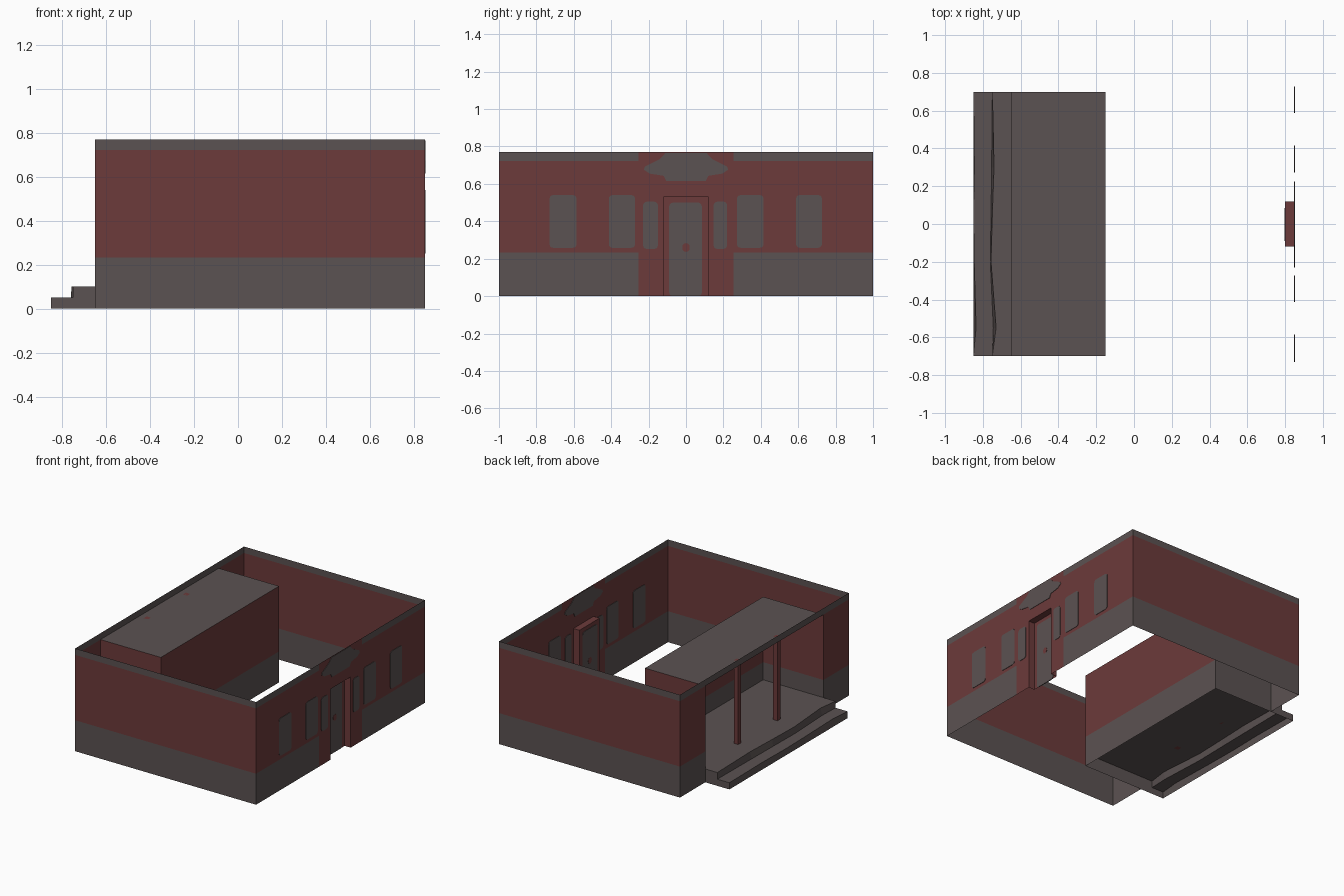
import bpy
from math import cos, sin, pi

cube = bpy.data.objects.get("Cube")
if cube:
    bpy.data.objects.remove(cube, do_unlink=True)


def material(name, rgb):
    m = bpy.data.materials.new(name)
    m.use_nodes = True
    color = (*rgb, 1.0)
    m.diffuse_color = color
    m.node_tree.nodes["Principled BSDF"].inputs["Base Color"].default_value = color
    return m


RED, GREY = 0, 1
MATS = [material("brick_red", (0.15, 0.043, 0.043)),
        material("stone_grey", (0.105, 0.085, 0.084))]

# Main dimensions
BACK, FACADE, HALF = -0.65, 0.85, 1.0
BASE, BAND, TOP = 0.232, 0.722, 0.77
PORCH, INNER, FLOOR = 0.7, -0.15, 0.1
DOOR, DOOR_TOP, DOOR_X = 0.12, 0.53, 0.8
CENTRE = 0.253


def build(name, verts, faces, mats):
    me = bpy.data.meshes.new(name)
    me.from_pydata(verts, [], faces)
    for m in MATS:
        me.materials.append(m)
    for poly, mat in zip(me.polygons, mats):
        poly.material_index = mat
    ob = bpy.data.objects.new(name, me)
    bpy.context.collection.objects.link(ob)
    return ob


def wall(name, a, b, z0=0.0, z1=TOP, mat=None):
    """Upright sheet from a to b; stone below BASE and above BAND, brick between."""
    levels = [z0, z1]
    if mat is None:
        levels = [z0] + [z for z in (BASE, BAND) if z0 < z < z1] + [z1]
    verts, faces, mats = [], [], []
    for z in levels:
        verts += [(*a, z), (*b, z)]
    for i in range(len(levels) - 1):
        k = 2 * i
        faces.append((k, k + 1, k + 3, k + 2))
        mid = (levels[i] + levels[i + 1]) / 2
        mats.append(mat if mat is not None else RED if BASE < mid < BAND else GREY)
    return build(name, verts, faces, mats)


def slab(name, x0, x1, y, z, mat):
    """Level sheet, symmetric in y."""
    return build(name, [(x0, -y, z), (x1, -y, z), (x1, y, z), (x0, y, z)],
                 [(0, 1, 2, 3)], [mat])


def plate(name, outline, x, mat, half=0.003):
    """Thin painted plate of (y, z) points, showing on both sides of a wall."""
    n = len(outline)
    verts = [(x + s * half, y, z) for s in (1, -1) for y, z in outline]
    faces = [tuple(range(n)), tuple(range(2 * n - 1, n - 1, -1))]
    faces += [(i, i + n, (i + 1) % n + n, (i + 1) % n) for i in range(n)]
    return build(name, verts, faces, [mat] * len(faces))


def rounded(y0, y1, z0, z1, r=0.02):
    pts = []
    corners = [(y1 - r, z1 - r), (y0 + r, z1 - r), (y0 + r, z0 + r), (y1 - r, z0 + r)]
    for q, (cy, cz) in enumerate(corners):
        for k in range(4):
            t = (q + k / 3) * pi / 2
            pts.append((cy + r * cos(t), cz + r * sin(t)))
    return pts


# Outer walls
wall("side_wall_near", (BACK, -HALF), (FACADE, -HALF))
wall("side_wall_far", (FACADE, HALF), (BACK, HALF))
wall("porch_flank_near", (BACK, -PORCH), (BACK, -HALF))
wall("porch_flank_far", (BACK, HALF), (BACK, PORCH))
wall("porch_fascia", (BACK, PORCH), (BACK, -PORCH), BAND, TOP)

# Entrance facade with a plain brick centre bay
wall("facade_near", (FACADE, -HALF), (FACADE, -CENTRE))
wall("facade_far", (FACADE, CENTRE), (FACADE, HALF))
wall("bay_near", (FACADE, -CENTRE), (FACADE, -DOOR), mat=RED)
wall("bay_far", (FACADE, DOOR), (FACADE, CENTRE), mat=RED)
wall("bay_over_door", (FACADE, -DOOR), (FACADE, DOOR), DOOR_TOP, TOP, RED)

# Door recess
wall("door_jamb_near", (FACADE, -DOOR), (DOOR_X, -DOOR), 0, DOOR_TOP, RED)
wall("door_jamb_far", (DOOR_X, DOOR), (FACADE, DOOR), 0, DOOR_TOP, RED)
wall("door_back", (DOOR_X, -DOOR), (DOOR_X, DOOR), 0, DOOR_TOP, RED)
slab("door_head", DOOR_X, FACADE, DOOR, DOOR_TOP, RED)
plate("door", rounded(-0.09, 0.085, 0.0, 0.5), DOOR_X, GREY)
plate("door_knocker", rounded(-0.02, 0.02, 0.237, 0.283, 0.019), DOOR_X, RED, 0.0045)

# Windows
for i, (y0, y1) in enumerate([(-0.73, -0.585), (-0.413, -0.272),
                              (0.272, 0.415), (0.588, 0.727)]):
    plate(f"window_{i + 1}", rounded(y0, y1, 0.258, 0.54), FACADE, GREY)
for side, y0, y1 in (("near", -0.23, -0.15), ("far", 0.147, 0.22)):
    plate(f"narrow_window_{side}", rounded(y0, y1, 0.252, 0.505), FACADE, GREY)

# Stepped plaque above the door, mirrored about the centre
half_plaque = [(0.105, 0.615), (0.12, 0.643), (0.195, 0.655), (0.225, 0.675),
               (0.22, 0.692), (0.14, 0.733), (0.11, 0.765)]
plate("plaque", half_plaque + [(-y, z) for y, z in reversed(half_plaque)], FACADE, GREY)

# Porch enclosure
wall("porch_back_wall", (INNER, -PORCH), (INNER, PORCH), 0, BAND)
wall("porch_side_near", (BACK, -PORCH), (INNER, -PORCH), FLOOR, BAND)
wall("porch_side_far", (INNER, PORCH), (BACK, PORCH), FLOOR, BAND)
slab("porch_roof", BACK, INNER, PORCH, BAND, GREY)

# Porch floor and worn step: (y, nosing x, riser foot x, front edge x)
stations = [(-0.7, -0.75, -0.75, -0.85), (-0.55, -0.73, -0.745, -0.836),
            (-0.2, -0.757, -0.761, -0.846), (0.05, -0.75, -0.757, -0.85),
            (0.3, -0.741, -0.754, -0.845), (0.7, -0.75, -0.75, -0.85)]
verts, faces = [], []
for y, nose, foot, front in stations:
    verts += [(INNER, y, FLOOR), (nose, y, FLOOR), (foot, y, FLOOR / 2),
              (front, y, FLOOR / 2), (-0.85, y, 0), (INNER, y, 0)]
for s in range(len(stations) - 1):
    for j in range(4):
        k = 6 * s + j
        faces.append((k, k + 1, k + 7, k + 6))
last = 6 * (len(stations) - 1)
faces += [tuple(range(5, -1, -1)), tuple(range(last, last + 6))]
build("porch_floor_and_step", verts, faces, [GREY] * len(faces))

# Porch posts
for side, y in (("near", -0.233), ("far", 0.233)):
    bpy.ops.mesh.primitive_cube_add(size=1, location=(-0.59, y, (FLOOR + BAND) / 2))
    post = bpy.context.object
    post.name = f"porch_post_{side}"
    post.scale = (0.036, 0.036, BAND - FLOOR)
    post.data.materials.append(MATS[RED])
